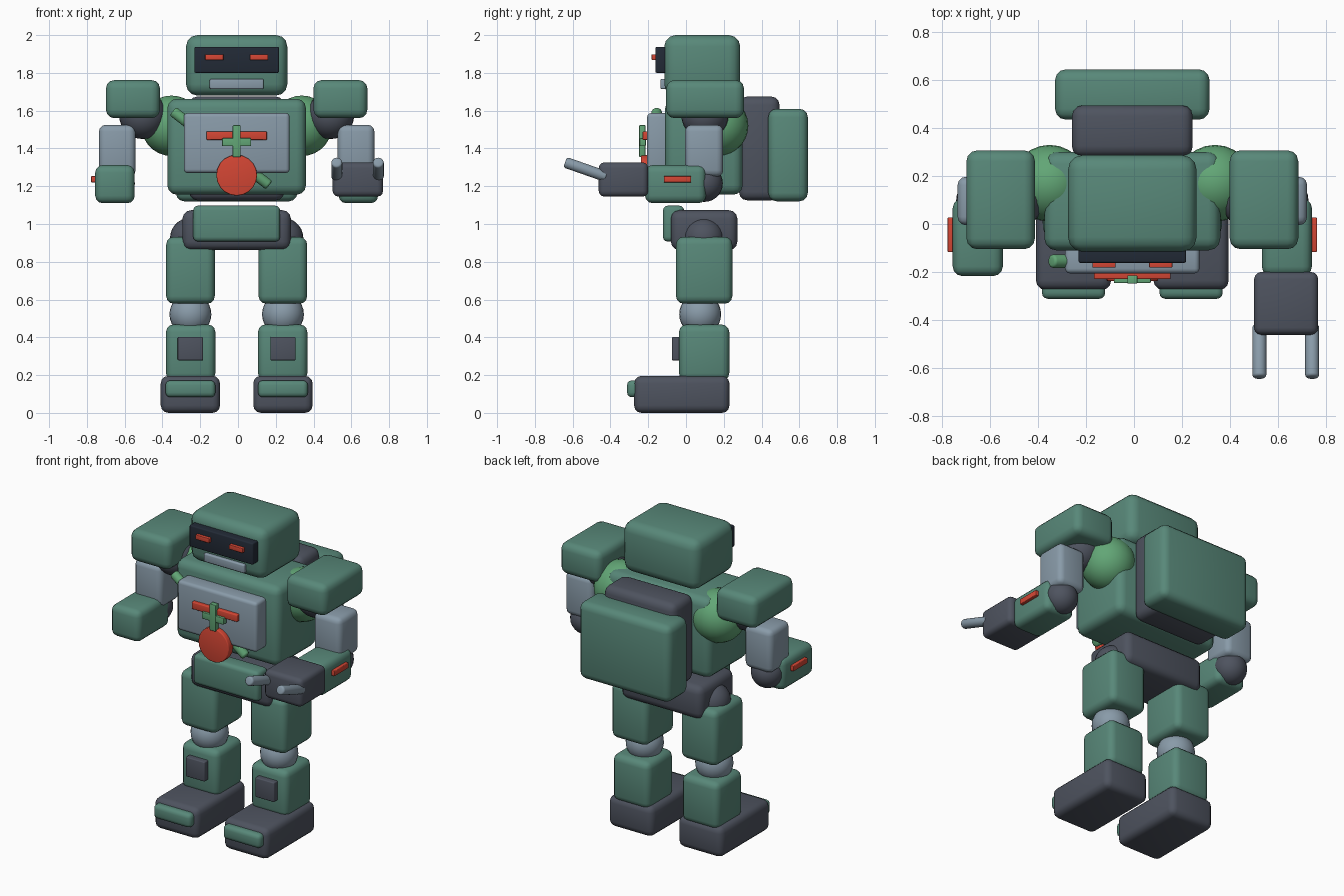
import bpy, math
from mathutils import Vector

if "Cube" in bpy.data.objects:
    bpy.data.objects.remove(bpy.data.objects["Cube"])

CX = -0.007  # symmetry plane of the robot


def material(name, r, g, b):
    lin = [((c / 255 + 0.055) / 1.055) ** 2.4 for c in (r, g, b)]
    m = bpy.data.materials.new(name)
    m.diffuse_color = (*lin, 1)
    m.use_nodes = True
    m.node_tree.nodes["Principled BSDF"].inputs["Base Color"].default_value = m.diffuse_color
    return m


GREEN = material("armour green", 88, 136, 121)
DARK = material("dark grey", 78, 83, 95)
STEEL = material("steel grey", 137, 155, 169)
VISOR = material("visor black", 34, 42, 54)
RED = material("signal red", 212, 70, 52)
LEAF = material("light green", 98, 166, 118)


def finish(name, mat, bevel=0.0, segments=3):
    ob = bpy.context.object
    ob.name = name
    ob.data.materials.append(mat)
    if bevel:
        bpy.ops.object.transform_apply(location=False, rotation=False, scale=True)
        mod = ob.modifiers.new("rounded_edges", 'BEVEL')
        mod.width, mod.segments = bevel, segments
        mod.limit_method, mod.angle_limit = 'ANGLE', math.radians(40)
        bpy.ops.object.modifier_apply(modifier=mod.name)
    bpy.ops.object.shade_smooth_by_angle(angle=math.radians(40))
    return ob


def box(name, mat, x, y, z, bevel=0.04):
    """Rounded box from (min, max) ranges; x is relative to the symmetry plane."""
    lo, hi = Vector((x[0], y[0], z[0])), Vector((x[1], y[1], z[1]))
    bpy.ops.mesh.primitive_cube_add(size=1, location=(lo + hi) / 2 + Vector((CX, 0, 0)))
    bpy.context.object.scale = hi - lo
    return finish(name, mat, bevel)


def mid(name, mat, half, y, z, bevel=0.04):
    return box(name, mat, (-half, half), y, z, bevel)


def pair(name, mat, x, y, z, bevel=0.04):
    box("right_" + name, mat, x, y, z, bevel)
    box("left_" + name, mat, (-x[1], -x[0]), y, z, bevel)


def ball_pair(name, mat, x, y, z, r):
    for side, s in (("right_", 1), ("left_", -1)):
        bpy.ops.mesh.primitive_uv_sphere_add(segments=24, ring_count=14, radius=r,
                                             location=(CX + s * x, y, z))
        finish(side + name, mat)


def rod(name, mat, a, b, r, bevel):
    a, b = Vector(a), Vector(b)
    bpy.ops.mesh.primitive_cylinder_add(vertices=20, radius=r, depth=(b - a).length,
                                        location=(a + b) / 2)
    bpy.context.object.rotation_euler = (b - a).to_track_quat('Z', 'Y').to_euler()
    return finish(name, mat, bevel)


# Head
mid("head", GREEN, 0.268, (-0.115, 0.287), (1.68, 2.0), 0.06)
mid("visor", VISOR, 0.224, (-0.162, -0.09), (1.80, 1.937), 0.008)
pair("eye", RED, (0.07, 0.167), (-0.182, -0.15), (1.868, 1.898), 0.004)
mid("mouth_plate", STEEL, 0.143, (-0.135, -0.09), (1.714, 1.768), 0.008)

# Torso and chest emblem
mid("torso", GREEN, 0.367, (-0.11, 0.30), (1.155, 1.663), 0.05)
mid("chest_plate", STEEL, 0.28, (-0.206, -0.08), (1.27, 1.587), 0.02)
mid("chest_bar", RED, 0.16, (-0.23, -0.19), (1.445, 1.49), 0.005)
rod("chest_disc", RED, (CX, -0.238, 1.258), (CX, -0.19, 1.258), 0.108, 0.006)
mid("cross_upright", LEAF, 0.021, (-0.248, -0.215), (1.354, 1.523), 0.004)
mid("cross_arm", LEAF, 0.077, (-0.246, -0.213), (1.412, 1.454), 0.004)
rod("chest_strap", LEAF, (-0.345, -0.155, 1.597), (0.165, -0.155, 1.205), 0.028, 0.012)

# Backpack
mid("backpack_base", DARK, 0.252, (0.28, 0.495), (1.125, 1.675), 0.045)
mid("backpack_cover", GREEN, 0.322, (0.435, 0.645), (1.12, 1.61), 0.045)

# Shoulders and arms
ball_pair("shoulder_collar", LEAF, 0.345, 0.17, 1.52, 0.16)
ball_pair("shoulder_joint", DARK, 0.497, 0.10, 1.575, 0.125)
pair("shoulder_pad", GREEN, (0.406, 0.692), (-0.105, 0.307), (1.56, 1.762), 0.045)
pair("upper_arm", STEEL, (0.535, 0.729), (-0.005, 0.197), (1.25, 1.525), 0.035)
ball_pair("elbow", DARK, 0.637, 0.097, 1.215, 0.098)
pair("forearm", GREEN, (0.54, 0.749), (-0.217, 0.106), (1.11, 1.312), 0.04)
pair("forearm_stripe", RED, (0.735, 0.77), (-0.117, 0.027), (1.22, 1.254), 0.004)

# Gripper on one hand
box("gripper_base", DARK, (0.508, 0.775), (-0.462, -0.20), (1.145, 1.326), 0.03)
for i, px in enumerate((0.523, 0.743)):
    rod("gripper_prong_%d" % (i + 1), STEEL, (px, -0.64, 1.327), (px, -0.42, 1.25), 0.029, 0.012)

# Pelvis
mid("pelvis", DARK, 0.287, (-0.08, 0.272), (0.862, 1.073), 0.045)
mid("belt_plate", GREEN, 0.23, (-0.122, -0.01), (0.907, 1.097), 0.025)

# Legs
ball_pair("hip_joint", DARK, 0.245, 0.094, 0.925, 0.108)
pair("thigh", GREEN, (0.116, 0.373), (-0.053, 0.245), (0.578, 0.932), 0.04)
ball_pair("knee", STEEL, 0.245, 0.075, 0.522, 0.111)
pair("shin", GREEN, (0.113, 0.374), (-0.037, 0.229), (0.17, 0.468), 0.04)
pair("shin_plate", DARK, (0.178, 0.312), (-0.074, -0.02), (0.278, 0.402), 0.006)
pair("foot", DARK, (0.088, 0.402), (-0.275, 0.23), (0.0, 0.196), 0.04)
pair("toe_guard", GREEN, (0.113, 0.377), (-0.312, -0.24), (0.083, 0.172), 0.025)
